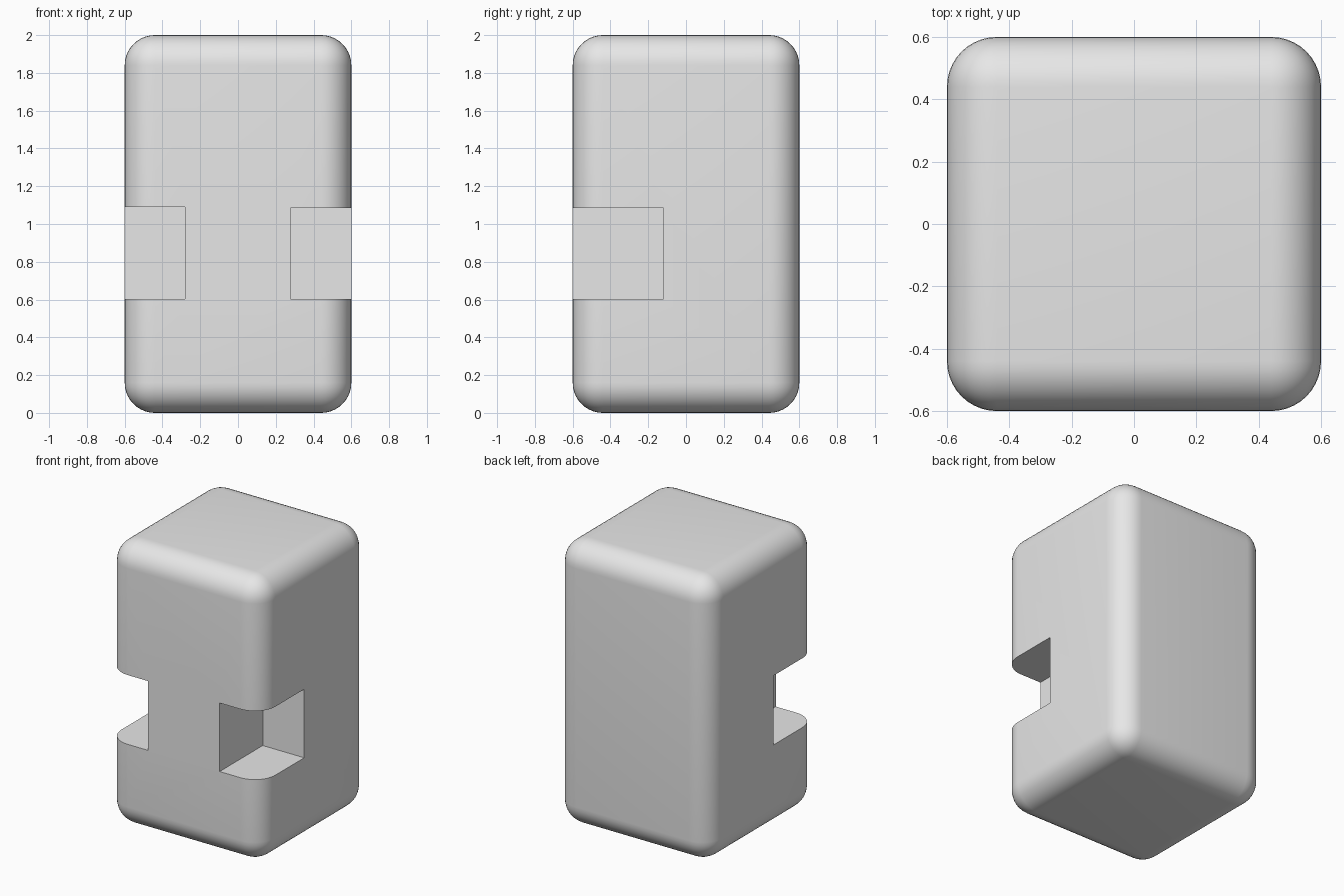
import bpy
import math

default = bpy.data.objects.get("Cube")
if default:
    bpy.data.objects.remove(default, do_unlink=True)

# Single light grey material
grey = bpy.data.materials.new("light_grey")
grey.use_nodes = True
colour = (0.8, 0.8, 0.8, 1)
grey.diffuse_color = colour
grey.node_tree.nodes["Principled BSDF"].inputs["Base Color"].default_value = colour


def box(name, low, high):
    """Axis-aligned box between two corners."""
    centre = [(a + b) / 2 for a, b in zip(low, high)]
    bpy.ops.mesh.primitive_cube_add(size=1, location=centre)
    obj = bpy.context.object
    obj.name = name
    obj.scale = [b - a for a, b in zip(low, high)]
    bpy.ops.object.transform_apply(location=True, rotation=False, scale=True)
    obj.data.materials.append(grey)
    return obj


# Rounded upright block
body = box("rounded_block", (-0.6, -0.6, 0), (0.6, 0.6, 2))
bevel = body.modifiers.new("rounded_edges", "BEVEL")
bevel.width = 0.16
bevel.segments = 10

# Square notches cut into the two front corners
notches = {
    "left_notch_cutter": ((0.277, -0.7, 0.602), (0.7, -0.12, 1.085)),
    "right_notch_cutter": ((-0.7, -0.7, 0.602), (-0.28, -0.115, 1.09)),
}
for name, (low, high) in notches.items():
    cutter = box(name, low, high)
    cutter.hide_render = True
    cutter.hide_set(True)
    cut = body.modifiers.new(name, "BOOLEAN")
    cut.operation = "DIFFERENCE"
    cut.solver = "EXACT"
    cut.object = cutter

# Bake the cuts, then smooth the rounded edges and keep the notches crisp
bpy.ops.object.select_all(action="DESELECT")
bpy.context.view_layer.objects.active = body
body.select_set(True)
for modifier in list(body.modifiers):
    bpy.ops.object.modifier_apply(modifier=modifier.name)
for name in notches:
    bpy.data.objects.remove(bpy.data.objects[name], do_unlink=True)
bpy.ops.object.shade_smooth_by_angle(angle=math.radians(30))
